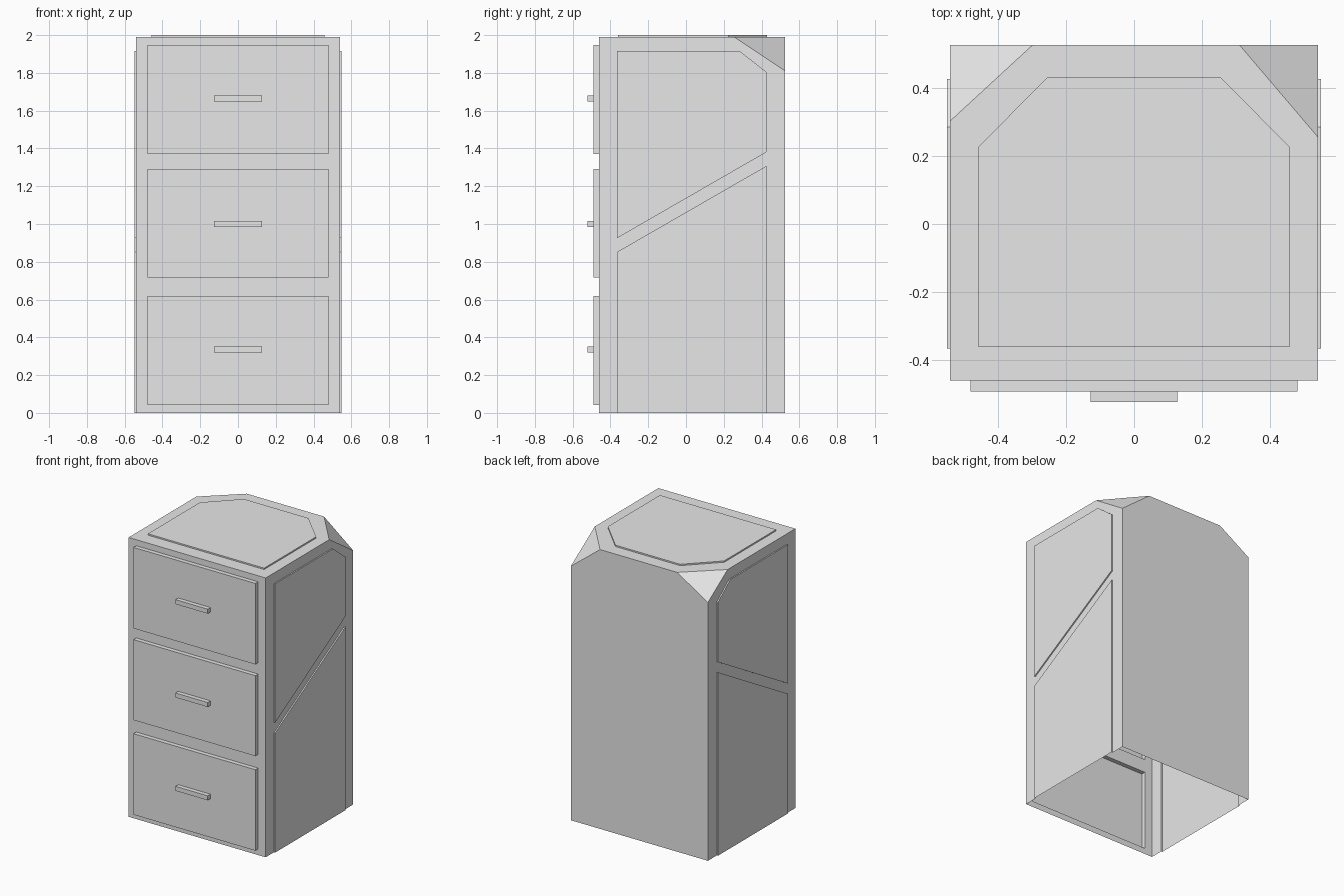
import bpy
import bmesh
from mathutils import Vector

cube = bpy.data.objects.get("Cube")
if cube:
    bpy.data.objects.remove(cube)

grey = bpy.data.materials.new("plain_grey")
grey.use_nodes = True
grey.diffuse_color = (0.8, 0.8, 0.8, 1)
grey.node_tree.nodes["Principled BSDF"].inputs["Base Color"].default_value = (0.8, 0.8, 0.8, 1)

# Cabinet extents
W, FRONT, BACK, TOP = 0.54, -0.46, 0.525, 1.99


def finish(name, bm):
    mesh = bpy.data.meshes.new(name)
    bm.to_mesh(mesh)
    bm.free()
    mesh.materials.append(grey)
    obj = bpy.data.objects.new(name, mesh)
    bpy.context.collection.objects.link(obj)


def rect(x0, x1, z0, z1, y):
    return [Vector(p) for p in ((x0, y, z0), (x1, y, z0), (x1, y, z1), (x0, y, z1))]


def sheet(bm, loops, outward):
    """Flat wall bounded by the first loop, with the other loops as openings."""
    edges = []
    for loop in loops:
        vs = [bm.verts.new(p) for p in loop]
        edges += [bm.edges.new((a, b)) for a, b in zip(vs, vs[1:] + vs[:1])]
    made = bmesh.ops.triangle_fill(bm, edges=edges, use_beauty=True, normal=outward)
    for f in made["geom"]:
        if isinstance(f, bmesh.types.BMFace):
            f.normal_update()
            if f.normal.dot(Vector(outward)) < 0:
                f.normal_flip()


def raised_panel(name, outline, offset):
    """Open-backed panel pushed out from the wall; edges on the floor stay open."""
    offset = Vector(offset)
    bm = bmesh.new()
    base = [bm.verts.new(p) for p in outline]
    cap = [bm.verts.new(p + offset) for p in outline]
    face = bm.faces.new(cap)
    face.normal_update()
    flip = face.normal.dot(offset) < 0
    if flip:
        face.normal_flip()
    n = len(base)
    for i in range(n):
        j = (i + 1) % n
        if base[i].co.z == 0 and base[j].co.z == 0:
            continue
        wall = bm.faces.new((base[i], base[j], cap[j], cap[i]))
        if flip:
            wall.normal_flip()
    finish(name, bm)


# Panel outlines
drawers = [rect(-0.48, 0.48, z0, z1, FRONT)
           for z0, z1 in ((0.043, 0.62), (0.717, 1.29), (1.37, 1.947))]
upper = [(-0.365, 0.925), (0.425, 1.38), (0.425, 1.805), (0.285, 1.915), (-0.365, 1.915)]
lower = [(-0.365, 0), (-0.365, 0.852), (0.425, 1.307), (0.425, 0)]
top = [Vector((x, y, TOP)) for x, y in ((-0.458, -0.36), (0.458, -0.36), (0.458, 0.225),
                                        (0.255, 0.43), (-0.255, 0.43), (-0.458, 0.225))]

# Sliced back corners: side, x along back edge, y along side edge, z down the corner
cuts = {1: (0.31, 0.255, 1.81), -1: (0.298, 0.302, 1.84)}

# Hollow cabinet frame without a floor
frame = bmesh.new()
sheet(frame, [rect(-W, W, 0, TOP, FRONT)] + drawers, (0, -1, 0))
back, roof = [], [Vector((-W, FRONT, TOP)), Vector((W, FRONT, TOP))]
for s, (cx, cy, cz) in cuts.items():
    on_back = Vector((s * cx, BACK, TOP))
    on_side = Vector((s * W, cy, TOP))
    corner = Vector((s * W, BACK, cz))
    floor = Vector((s * W, BACK, 0))
    back += [floor, corner, on_back][::s]
    roof += [on_side, on_back][::s]
    sheet(frame, [[on_back, on_side, corner]], (s, 1, 1))
    side = [(FRONT, 0)] + lower + [(BACK, 0), (BACK, cz), (cy, TOP), (FRONT, TOP)]
    sheet(frame, [[Vector((s * W, y, z)) for y, z in loop] for loop in (side, upper)], (s, 0, 0))
sheet(frame, [back], (0, 1, 0))
sheet(frame, [roof, top], (0, 0, 1))
bmesh.ops.remove_doubles(frame, verts=frame.verts, dist=0.0001)
finish("cabinet_frame", frame)

# Drawers with bar handles
for name, outline, z in zip(("bottom", "middle", "top"), drawers, (0.335, 1.0, 1.665)):
    raised_panel(name + "_drawer", outline, (0, -0.031, 0))
    raised_panel(name + "_handle", rect(-0.127, 0.127, z - 0.016, z + 0.016, FRONT - 0.031),
                 (0, -0.031, 0))

# Side and top panels
for s, label in ((1, "left"), (-1, "right")):
    for part, pts in (("upper", upper), ("lower", lower)):
        raised_panel(f"{label}_{part}_panel", [Vector((s * W, y, z)) for y, z in pts],
                     (s * 0.009, 0, 0))
raised_panel("top_panel", top, (0, 0, 0.01))
